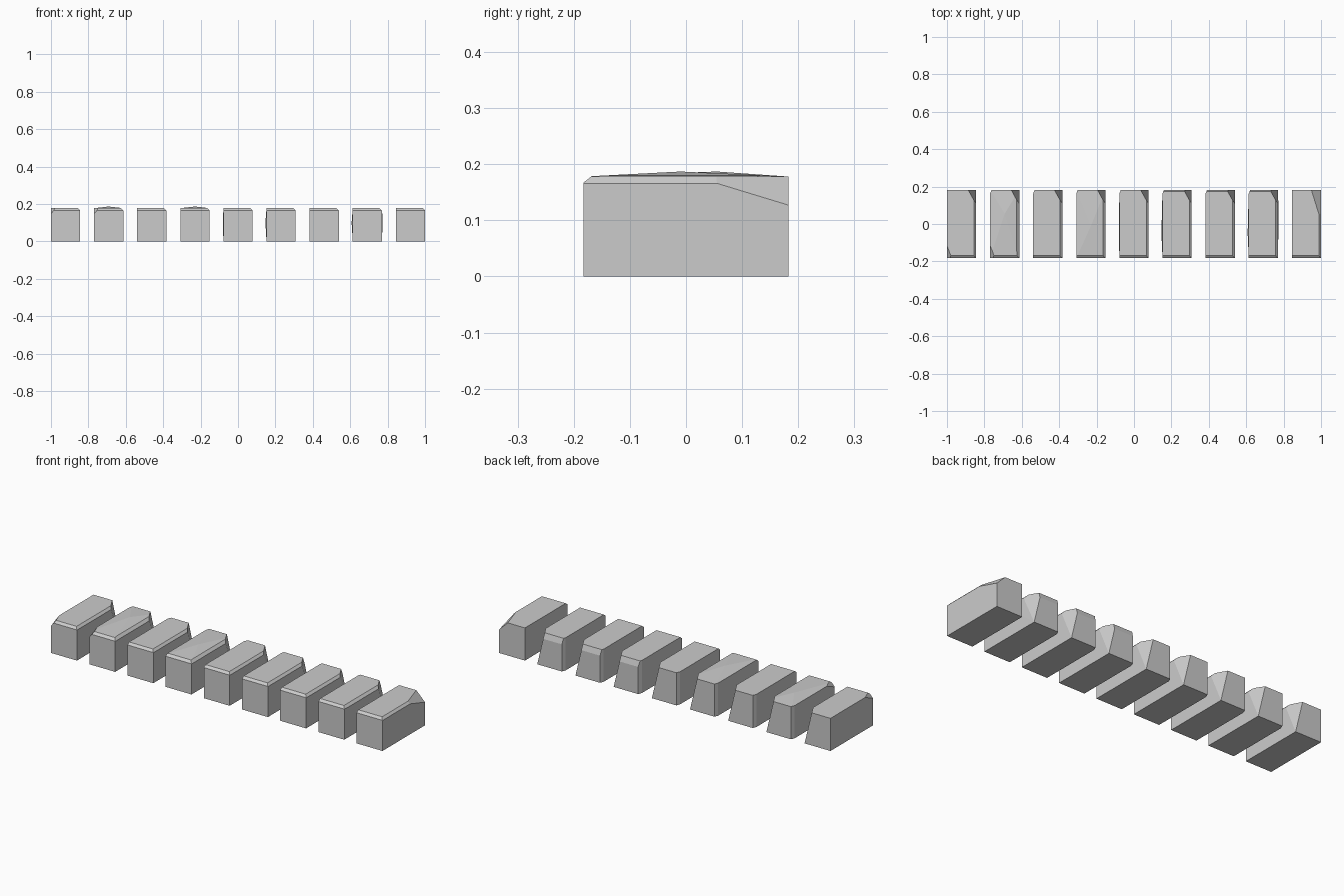
import bpy, bmesh
from mathutils import Vector

if "Cube" in bpy.data.objects:
    bpy.data.objects.remove(bpy.data.objects["Cube"])

W, D, H = 0.078, 0.183, 0.178   # half width, half depth, height


def cut(bm, a, b, c):
    """Slice off the corner beyond the plane through three points."""
    a, b, c = Vector(a), Vector(b), Vector(c)
    n = (b - a).cross(c - a).normalized()
    if n.dot(Vector((0, 0, H / 2)) - a) > 0:
        n.negate()
    geom = bm.verts[:] + bm.edges[:] + bm.faces[:]
    res = bmesh.ops.bisect_plane(bm, geom=geom, dist=1e-6, plane_co=a, plane_no=n, clear_outer=True)
    edges = [e for e in res['geom_cut'] if isinstance(e, bmesh.types.BMEdge)]
    if edges:
        bmesh.ops.contextual_create(bm, geom=edges)


def stone(name, x, bulges, cuts):
    bm = bmesh.new()
    for sx in (-W, W):
        for sy in (-D, D):
            for z in (0, H):
                bm.verts.new((sx, sy, z))
    for p in bulges:
        bm.verts.new(p)
    bmesh.ops.convex_hull(bm, input=bm.verts[:])
    bmesh.ops.dissolve_limit(bm, angle_limit=0.001, verts=bm.verts[:], edges=bm.edges[:])
    for c in cuts:
        cut(bm, *c)
    bmesh.ops.recalc_face_normals(bm, faces=bm.faces[:])
    me = bpy.data.meshes.new(name)
    bm.to_mesh(me)
    bm.free()
    ob = bpy.data.objects.new(name, me)
    ob.location.x = x
    bpy.context.collection.objects.link(ob)


# chipped edges and corners
right_edge = ((W - .012, 0, H), (W, 0, H - .012), (W, 1, H - .012))
front_edge = ((0, -D + .014, H), (0, -D, H - .011), (1, -D, H - .011))
back_edge = ((0, D - .01, H), (0, D, H - .03), (1, D, H - .03))
back_corner = ((W, D, 0), (.035, D, H), (W, .105, H))
big_corner = ((W, .055, .166), (W, D, .127), (.026, D, H))
left_corner = ((-W, D - .02, 0), (-W, D - .02, H), (-W + .008, D, 0))
front_corner = ((-W, -.115, H), (-W + .022, -D + .01, H), (-W, -D, H - .03))

# bulging faces
peak_a, peak_b = (0, .055, .187), (0, -.01, .187)
left_bulge, right_bulge = (-W - .006, -.05, .10), (W + .004, .05, .11)

base = [right_edge, front_edge, back_corner]
styles = [
    ([], base + [front_corner]),
    ([peak_a], base + [front_corner, left_corner]),
    ([], base + [left_corner]),
    ([peak_b], base + [left_corner]),
    ([(-W - .003, -.05, .1)], base + [left_corner]),
    ([left_bulge], base + [left_corner, back_edge]),
    ([], base + [left_corner, back_edge]),
    ([left_bulge, right_bulge], base + [left_corner, back_edge]),
    ([], [right_edge, front_edge, big_corner]),
]

# row of nine stones
for i, (bulges, cuts) in enumerate(styles):
    stone(f"stone_block_{i + 1}", -0.922 + i * 0.2305, bulges, cuts)
